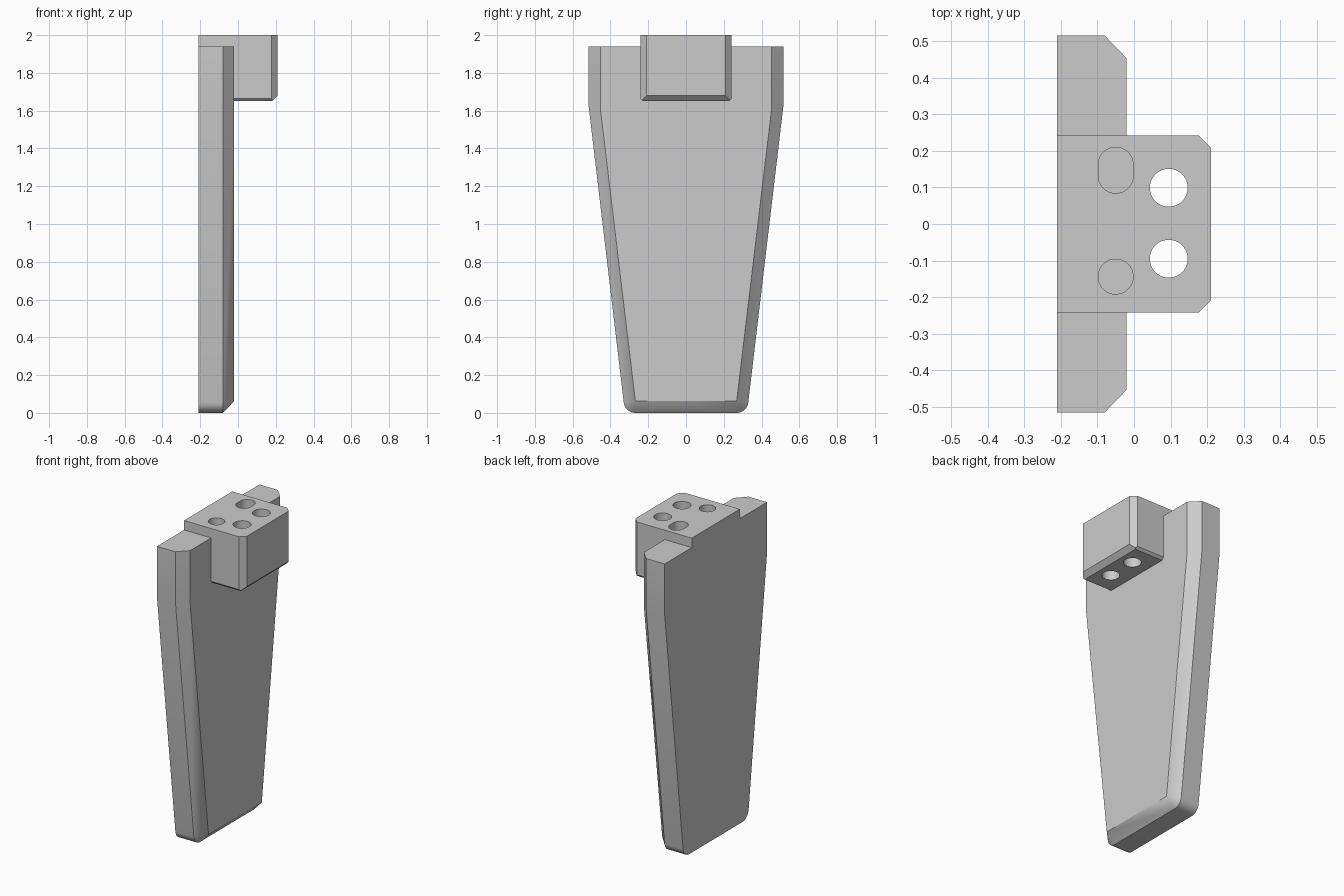
import bpy
import bmesh
from math import cos, sin, pi, radians, copysign
from mathutils import Vector

cube = bpy.data.objects.get("Cube")
if cube:
    bpy.data.objects.remove(cube, do_unlink=True)

grey = bpy.data.materials.new("plain grey")
grey.use_nodes = True
grey.diffuse_color = (0.6, 0.6, 0.6, 1)
grey.node_tree.nodes["Principled BSDF"].inputs["Base Color"].default_value = (0.6, 0.6, 0.6, 1)


def make_object(name, bm):
    bmesh.ops.recalc_face_normals(bm, faces=bm.faces)
    mesh = bpy.data.meshes.new(name)
    bm.to_mesh(mesh)
    bm.free()
    mesh.materials.append(grey)
    obj = bpy.data.objects.new(name, mesh)
    bpy.context.collection.objects.link(obj)
    return obj


def loft(name, rings):
    """Skin a closed solid through rings that share a point count."""
    bm = bmesh.new()
    loops = [[bm.verts.new(p) for p in ring] for ring in rings]
    n = len(loops[0])
    for a, b in zip(loops, loops[1:]):
        for i in range(n):
            j = (i + 1) % n
            bm.faces.new((a[i], a[j], b[j], b[i]))
    bm.faces.new(loops[0])
    bm.faces.new(loops[-1])
    bmesh.ops.remove_doubles(bm, verts=bm.verts, dist=0.0005)
    return make_object(name, bm)


def plate_ring(x, inset):
    """Tapered outline with rounded lower corners, shrunk by inset."""
    radius = 0.062 - inset
    half = [(0.515 - inset, 1.94), (0.515 - inset, 1.62 - inset * 0.2)]
    for i in range(9):
        a = -radians(7) * (1 - i / 8) - pi / 2 * i / 8
        half.append((0.268 + radius * cos(a), 0.062 + radius * sin(a)))
    outline = half + [(-y, z) for y, z in reversed(half)]
    return [(x, y, z) for y, z in outline]


def hole_cutter(x, y, radius, bottom, stretch=0.0, sides=24):
    """Round or slotted upright cutter."""
    ring = []
    for i in range(sides):
        a = 2 * pi * (i + 0.5) / sides
        ring.append((x + radius * cos(a), y + radius * sin(a) + copysign(stretch, sin(a))))
    return loft("hole_cutter", [[(px, py, z) for px, py in ring] for z in (bottom, 2.1)])


def combine(target, other, operation):
    """Apply a boolean and discard the second solid."""
    mod = target.modifiers.new("combine", "BOOLEAN")
    mod.operation = operation
    mod.solver = "EXACT"
    mod.object = other
    bpy.context.view_layer.objects.active = target
    bpy.ops.object.modifier_apply(modifier=mod.name)
    bpy.data.objects.remove(other, do_unlink=True)


# Tapered plate, chamfered on its +x side
body = loft("tapered_bracket", [plate_ring(-0.21, 0), plate_ring(-0.08, 0), plate_ring(-0.02, 0.062)])

# Mounting block with cut corners
bm = bmesh.new()
bmesh.ops.create_cube(bm, size=1)
bmesh.ops.scale(bm, vec=(0.42, 0.484, 0.35), verts=bm.verts)
bmesh.ops.translate(bm, vec=(0, 0, 1.825), verts=bm.verts)
cuts = [((0.21, 0, 1.68), (1, 0, -1))]
for s in (-1, 1):
    cuts.append(((0.21, s * 0.209, 1.8), (1, s, 0)))
    cuts.append(((0, s * 0.242, 1.664), (0, s, -1)))
for point, normal in cuts:
    direction = Vector(normal).normalized()
    cut = bmesh.ops.bisect_plane(bm, geom=bm.verts[:] + bm.edges[:] + bm.faces[:],
                                 plane_co=point, plane_no=direction, clear_outer=True)
    edges = [e for e in cut["geom_cut"] if isinstance(e, bmesh.types.BMEdge)]
    bmesh.ops.contextual_create(bm, geom=edges)
block = make_object("mounting_block", bm)
combine(body, block, "UNION")

# Two through holes, a blind hole and a blind slot
for cutter in (
    hole_cutter(0.095, 0.099, 0.052, 1.5),
    hole_cutter(0.095, -0.095, 0.052, 1.5),
    hole_cutter(-0.05, -0.144, 0.048, 1.7),
    hole_cutter(-0.05, 0.147, 0.048, 1.7, stretch=0.015),
):
    combine(body, cutter, "DIFFERENCE")

# Smooth the rounded corners and hole walls, keep edges crisp
bpy.ops.object.select_all(action="DESELECT")
body.select_set(True)
bpy.context.view_layer.objects.active = body
bpy.ops.object.shade_smooth_by_angle(angle=radians(25))
